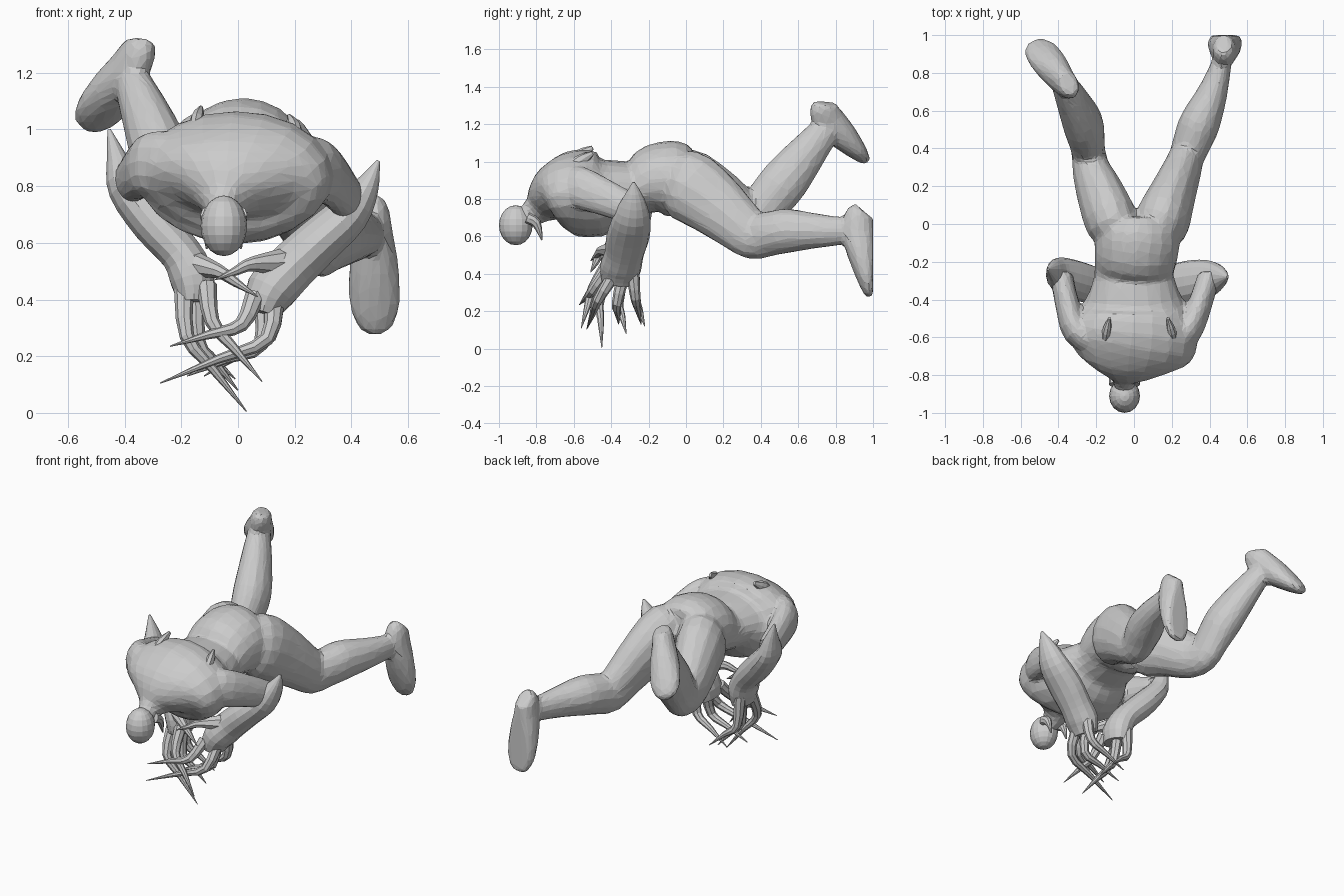
import bpy
import bmesh
import math
from mathutils import Vector

if "Cube" in bpy.data.objects:
    bpy.data.objects.remove(bpy.data.objects["Cube"], do_unlink=True)

skin = bpy.data.materials.new("grey skin")
skin.use_nodes = True
SKIN_COLOUR = (0.6, 0.6, 0.6, 1)
skin.diffuse_color = SKIN_COLOUR
skin.node_tree.nodes["Principled BSDF"].inputs["Base Color"].default_value = SKIN_COLOUR

X_AXIS, Y_AXIS = Vector((1, 0, 0)), Vector((0, 1, 0))


def finish(name, bm):
    """Turn a bmesh into a flat-shaded object."""
    bmesh.ops.recalc_face_normals(bm, faces=bm.faces)
    mesh = bpy.data.meshes.new(name)
    bm.to_mesh(mesh)
    bm.free()
    mesh.materials.append(skin)
    obj = bpy.data.objects.new(name, mesh)
    bpy.context.collection.objects.link(obj)
    return obj


def fuse(name, parts):
    """Merge overlapping parts into one blended, faceted surface."""
    bm = bmesh.new()
    for part in parts:
        bm.from_mesh(part.data)
        bpy.data.objects.remove(part, do_unlink=True)
    obj = finish(name, bm)
    remesh = obj.modifiers.new("union", "REMESH")
    remesh.mode = "VOXEL"
    remesh.voxel_size = .014
    blend = obj.modifiers.new("blend", "SMOOTH")
    blend.factor, blend.iterations = .5, 4
    facets = obj.modifiers.new("facets", "DECIMATE")
    facets.ratio = .08


def spline(rows, steps):
    """Catmull-Rom interpolation of position and both radii together."""
    rows = [Vector(r) for r in rows]
    padded = [rows[0]] + rows + [rows[-1]]
    result = []
    for a, b, c, d in zip(padded, padded[1:], padded[2:], padded[3:]):
        for s in range(steps):
            t = s / steps
            result.append(b + (c - a) * (t / 2)
                          + (a * 2 - b * 5 + c * 4 - d) * (t * t / 2)
                          + (b * 3 - a - c * 3 + d) * (t ** 3 / 2))
    return result + [rows[-1]]


def loft(name, rows, side, sides=14, steps=3, cut=None):
    """Elliptical tube; each row is x, y, z, radius along side, other radius."""
    rows = spline(rows, steps)
    centres = [Vector(r[:3]) for r in rows]
    bm = bmesh.new()
    rings = []
    for i, (centre, row) in enumerate(zip(centres, rows)):
        tangent = centres[min(i + 1, len(rows) - 1)] - centres[max(i - 1, 0)]
        tangent.normalize()
        u = (side - tangent * side.dot(tangent)).normalized()
        v = tangent.cross(u)
        ring = []
        for k in range(sides):
            angle = math.tau * k / sides
            ring.append(bm.verts.new(centre + u * max(row[3], .002) * math.cos(angle)
                                     + v * max(row[4], .002) * math.sin(angle)))
        rings.append(ring)
    for low, high in zip(rings, rings[1:]):
        for k in range(sides):
            n = (k + 1) % sides
            bm.faces.new((low[k], low[n], high[n], high[k]))
    bm.faces.new(rings[0])
    bm.faces.new(rings[-1])
    if cut:
        bmesh.ops.bisect_plane(bm, geom=bm.verts[:] + bm.edges[:] + bm.faces[:],
                               plane_co=cut[0], plane_no=cut[1], clear_outer=True)
        bmesh.ops.holes_fill(bm, edges=[e for e in bm.edges if e.is_boundary])
    return finish(name, bm)


# Torso from neck to pelvis
torso = loft("torso", [
    (-.05, -.87, .69, .05, .06),
    (-.05, -.80, .74, .08, .08),
    (-.04, -.745, .79, .20, .13),
    (-.03, -.69, .82, .31, .18),
    (-.01, -.59, .835, .35, .23),
    (0, -.46, .82, .29, .22),
    (0, -.35, .85, .235, .16),
    (0, -.26, .86, .21, .145),
    (.01, -.17, .90, .22, .19),
    (.02, -.05, .91, .22, .20),
    (.02, .02, .90, .14, .15),
    (.02, .05, .90, .05, .06)], X_AXIS, sides=20)

# Head with a pair of cheek tusks behind the open jaw
bm = bmesh.new()
bmesh.ops.create_uvsphere(bm, u_segments=16, v_segments=10, radius=1)
bmesh.ops.scale(bm, vec=(.082, .09, .107), verts=bm.verts)
bmesh.ops.translate(bm, vec=(-.05, -.91, .66), verts=bm.verts)
finish("head", bm)
for label, sign in (("left", 1), ("right", -1)):
    x = -.05 + sign * .06
    loft(label + "_cheek_tusk", [
        (x, -.85, .70, .022, .03),
        (x, -.80, .67, .02, .025),
        (x, -.77, .58, .004, .004)], X_AXIS, sides=8)

# Shoulder blade ridges
for label, x, z in (("left", .2, 1.01), ("right", -.145, 1.04)):
    loft(label + "_shoulder_blade", [
        (x * 1.1, -.65, z - .07, .01, .02),
        (x, -.57, z - .01, .025, .035),
        (x * .9, -.5, z + .035, .008, .012)], X_AXIS, sides=8)

# Legs
left_leg = loft("left_leg", [
    (.09, -.14, .90, .07, .10),
    (.14, -.01, .88, .145, .19),
    (.20, .14, .78, .125, .175),
    (.25, .27, .67, .105, .145),
    (.28, .36, .605, .095, .13),
    (.315, .45, .615, .105, .12),
    (.35, .54, .63, .108, .12),
    (.41, .68, .63, .083, .097),
    (.455, .82, .63, .058, .077),
    (.48, .93, .64, .045, .065)], X_AXIS)
right_leg = loft("right_leg", [
    (-.06, -.14, .90, .07, .10),
    (-.11, -.01, .89, .14, .185),
    (-.17, .14, .82, .13, .165),
    (-.22, .27, .74, .105, .14),
    (-.24, .37, .72, .09, .125),
    (-.25, .44, .79, .095, .125),
    (-.27, .53, .90, .108, .13),
    (-.325, .65, 1.05, .088, .105),
    (-.365, .73, 1.15, .068, .085),
    (-.375, .77, 1.21, .05, .07)], X_AXIS)


# Feet share one profile: fraction along sole, depth, half width, half thickness
FOOT = [(0, .06, .04, .045), (.06, .075, .058, .075), (.25, .08, .07, .088),
        (.5, .06, .088, .08), (.78, .035, .09, .055), (.95, .02, .06, .032),
        (1, .012, .025, .015)]


def foot(name, heel, toe, normal):
    heel, toe, normal = Vector(heel), Vector(toe), Vector(normal).normalized()
    rows = []
    for t, depth, width, thick in FOOT:
        rows.append((*(heel.lerp(toe, t) - normal * depth), width, thick))
    return loft(name, rows, normal.cross(toe - heel).normalized(), cut=(heel, normal))


left_foot = foot("left_foot", (.475, 1, .745), (.485, 1, .28), Y_AXIS)
right_foot = foot("right_foot", (-.345, .775, 1.355), (-.535, .975, 1.015), (-.13, .7, .6))

# Upper arms
left_upper_arm = loft("left_upper_arm", [
    (.19, -.61, .86, .10, .11), (.285, -.57, .86, .075, .115),
    (.345, -.44, .81, .065, .10), (.395, -.28, .74, .06, .08)], X_AXIS)
right_upper_arm = loft("right_upper_arm", [
    (-.20, -.61, .88, .10, .11), (-.305, -.57, .88, .075, .115),
    (-.35, -.44, .85, .065, .10), (-.385, -.27, .81, .06, .08)], X_AXIS)

fuse("body", [torso, left_leg, right_leg, left_foot, right_foot,
              left_upper_arm, right_upper_arm])

# Forearms run from the elbow spike to the palm
loft("left_forearm", [
    (.495, -.28, .89, .006, .006),
    (.455, -.28, .80, .06, .045),
    (.39, -.29, .70, .10, .075),
    (.28, -.31, .60, .115, .085),
    (.185, -.33, .51, .105, .09),
    (.115, -.35, .43, .11, .09),
    (.085, -.36, .35, .09, .06)], Y_AXIS)
loft("right_forearm", [
    (-.455, -.24, 1.0, .006, .006),
    (-.425, -.25, .89, .055, .04),
    (-.395, -.27, .79, .095, .065),
    (-.30, -.30, .67, .105, .078),
    (-.20, -.33, .56, .10, .075),
    (-.16, -.35, .47, .105, .08),
    (-.155, -.36, .39, .09, .06)], Y_AXIS)


# Clawed fingers: knuckle, middle joint and tip
def finger(name, base, middle, tip, girth=1):
    loft(name, [(*base, .036 * girth, .036 * girth), (*middle, .027, .026),
                (*Vector(middle).lerp(Vector(tip), .45), .018, .016),
                (*tip, .002, .002)], Y_AXIS, sides=8)


HANDS = {
    "left": (.41, [
        (.06, (.01, -.50, .31), (-.24, -.57, .235)),
        (.13, (.10, -.47, .26), (-.275, -.53, .105)),
        (.09, (.08, -.37, .24), (-.18, -.36, .13)),
        (.13, (.11, -.27, .27), (-.12, -.24, .13))]),
    "right": (.45, [
        (-.11, (-.09, -.50, .32), (.085, -.56, .11)),
        (-.19, (-.18, -.46, .27), (.03, -.45, .005)),
        (-.15, (-.14, -.36, .25), (0, -.32, .08)),
        (-.18, (-.17, -.27, .27), (-.01, -.22, .12))]),
}
NAMES = ("index", "middle", "ring", "little")
for label, (z, joints) in HANDS.items():
    for i, (x, middle, tip) in enumerate(joints):
        finger(f"{label}_{NAMES[i]}_claw", (x, -.42 + i * .045, z), middle, tip)
finger("left_thumb_claw", (.17, -.37, .53), (.05, -.45, .525), (-.08, -.51, .47), 1.5)
finger("right_thumb_claw", (-.18, -.37, .53), (-.07, -.46, .50), (.07, -.51, .41), 1.5)
